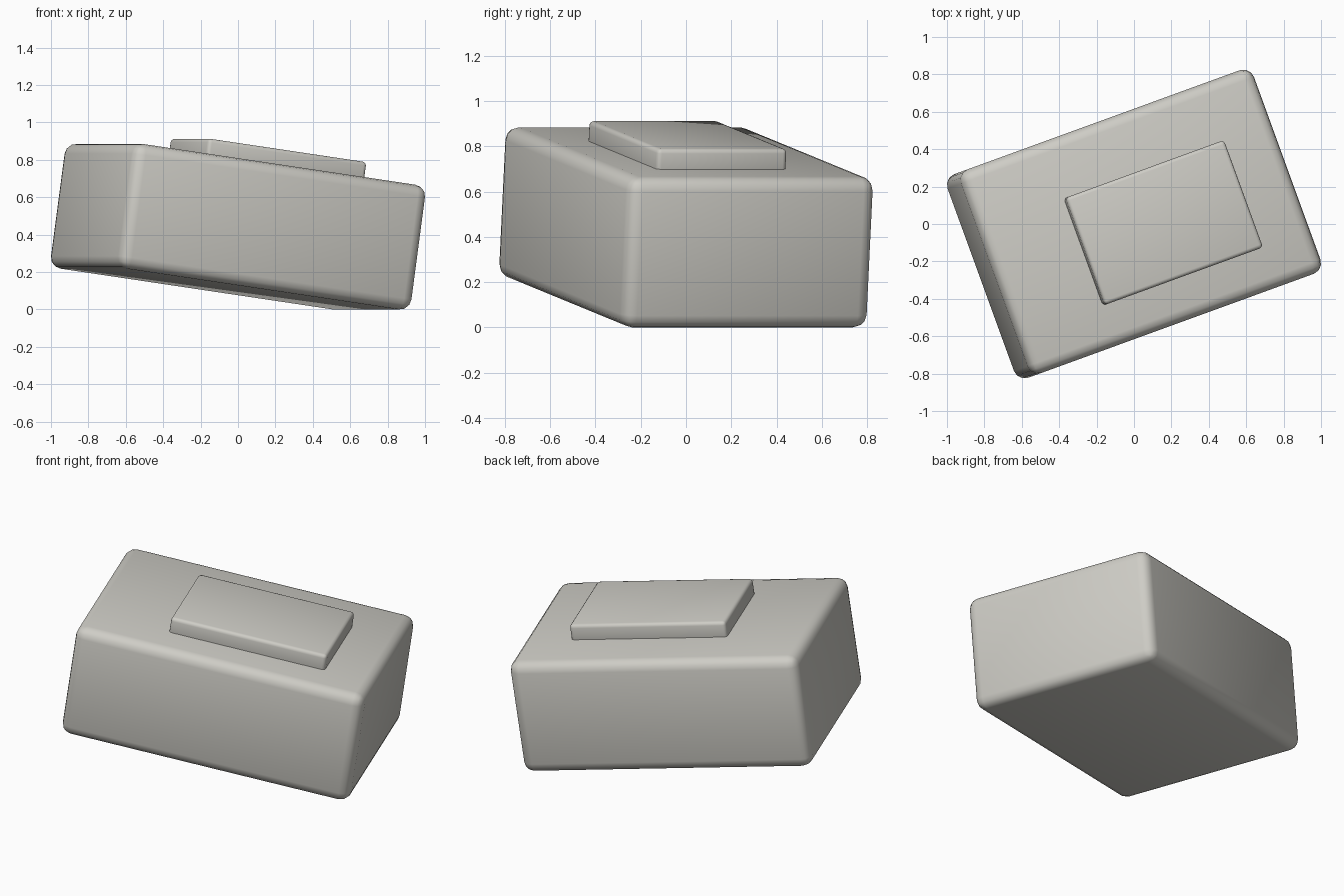
import bpy, math
from mathutils import Matrix, Vector

if "Cube" in bpy.data.objects:
    bpy.data.objects.remove(bpy.data.objects["Cube"])

# Shared tilted frame of the whole block
TILT = (Matrix.Translation((0, 0, 0.4425))
        @ Matrix.Rotation(math.radians(20), 4, 'Z')
        @ Matrix.Rotation(math.radians(8), 4, 'Y'))

grey = bpy.data.materials.new("warm_grey")
grey.diffuse_color = (0.62, 0.61, 0.565, 1)
grey.use_nodes = True
grey.node_tree.nodes["Principled BSDF"].inputs["Base Color"].default_value = grey.diffuse_color


def rounded_box(name, centre, size, radius):
    """Box with rounded edges, placed in the tilted frame."""
    bpy.ops.mesh.primitive_cube_add(size=1)
    ob = bpy.context.object
    ob.name = name
    ob.data.transform(Matrix.Diagonal((*size, 1)))
    ob.matrix_world = TILT @ Matrix.Translation(Vector(centre))
    ob.data.materials.append(grey)
    bevel = ob.modifiers.new("round_edges", 'BEVEL')
    bevel.width = radius
    bevel.segments = 3
    bpy.ops.object.modifier_apply(modifier=bevel.name)
    bpy.ops.object.shade_smooth_by_angle(angle=math.radians(50))
    return ob


# Main block
rounded_box("body", (0, 0, 0), (1.683, 1.158, 0.673), 0.06)
# Raised plate, sunk slightly into the top face
rounded_box("top_plate", (0.099, -0.048, 0.364), (0.91, 0.61, 0.125), 0.02)
